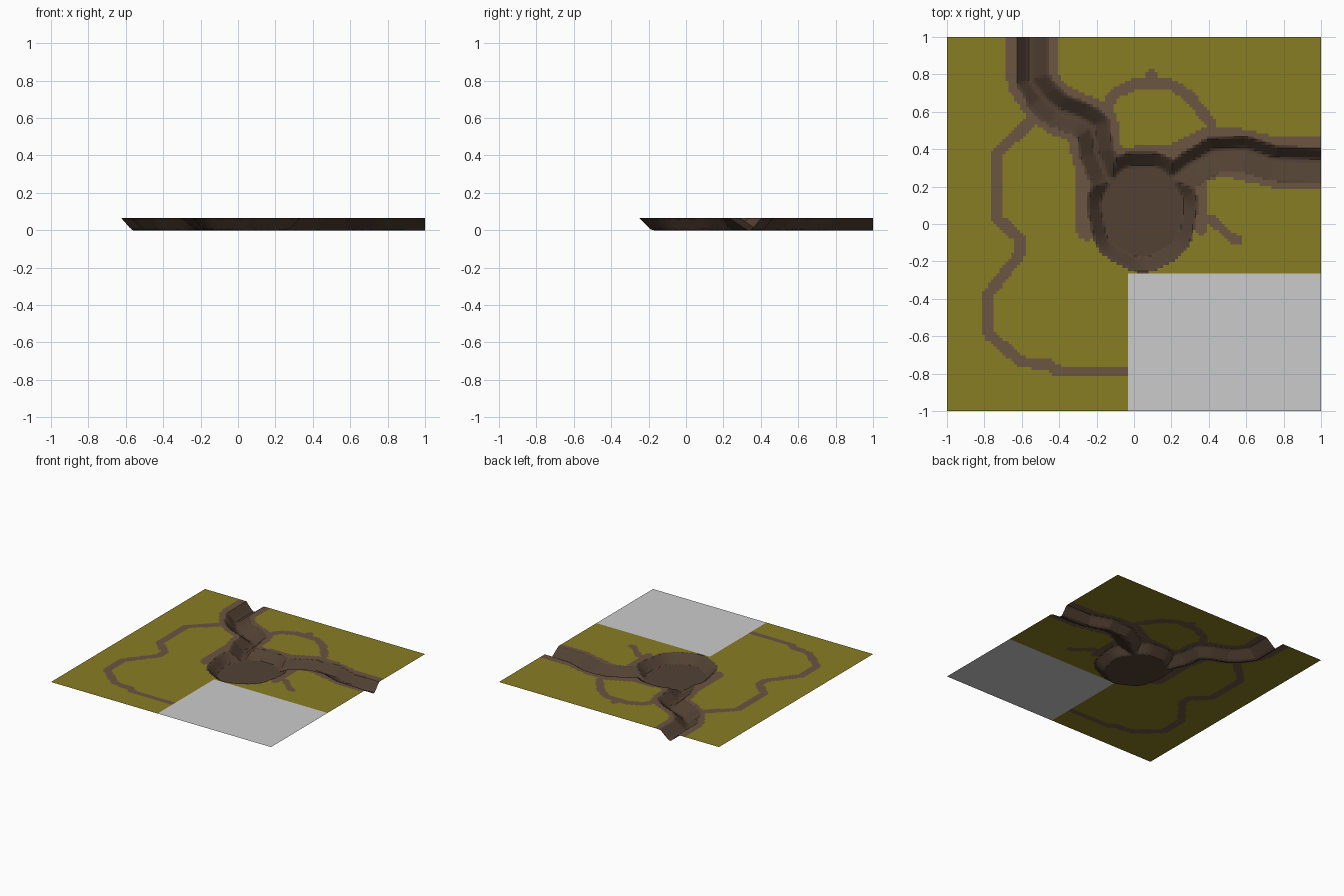
import bpy, bmesh, math
from mathutils import Vector

if "Cube" in bpy.data.objects:
    bpy.data.objects.remove(bpy.data.objects["Cube"])

N = 128            # cells per side
TOP = 0.066        # ground level; channel beds lie at z = 0
STEP = 2 / N

# channel bed lines: (points, width of left bank, width of right bank)
RIVERS = [
    ([(-.555, 1.05), (-.555, .77), (-.49, .68)], .09, .07),
    ([(-.49, .68), (-.41, .61), (-.28, .56), (-.22, .52), (-.2, .38),
      (-.15, .26), (-.05, .15)], .085, .085),
    ([(1.05, .335), (.75, .345), (.59, .40), (.42, .39), (.3, .32),
      (.14, .2)], .11, .065),
]
# dirt trails: (points, half width)
TRAILS = [
    ([(-.55, .55), (-.73, .38), (-.73, .03), (-.61, -.08), (-.61, -.16),
      (-.775, -.37), (-.775, -.59), (-.6, -.74), (-.46, -.75), (-.4, -.79),
      (-.03, -.79)], .03),
    ([(-.2, .56), (-.1, .7), (0, .745), (.2, .745), (.3, .68), (.41, .54),
      (.42, .5)], .03),
    ([(.095, .75), (.095, .8)], .03),
    ([(.39, .03), (.42, .02), (.54, -.09), (.56, -.09)], .026),
    ([(-.25, .4), (-.25, -.03)], .06),
    ([(.36, .25), (.36, -.03)], .03),
    # verges beside the channels
    ([(-.545, 1.05), (-.545, .77), (-.47, .66), (-.4, .61), (-.22, .53),
      (-.2, .38), (-.15, .3)], .135),
    ([(1.05, .325), (.75, .33), (.56, .375), (.42, .385), (.3, .33)], .135),
    ([(-.1, .3), (.05, .32), (.25, .33)], .1),
]


def nearest(p, pts):
    """Distance to a polyline, and the side (+ left, - right)."""
    best, side = 9, 1
    for a, b in zip(pts, pts[1:]):
        a, d = Vector(a), Vector(b) - Vector(a)
        t = max(0, min(1, (p - a).dot(d) / d.length_squared))
        v = p - a - d * t
        if v.length < best:
            best = v.length
            side = d.x * (p.y - a.y) - d.y * (p.x - a.x)
    return best, side


def pond_depth(p):
    dx, dy = (p.x - .045) / .285, (p.y - .07) / .315
    wobble = 1 + .02 * math.sin(7 * math.atan2(dy, dx))
    return (wobble - math.hypot(dx, dy)) * .3 / .065


def height(p):
    depth = pond_depth(p)
    for pts, left, right in RIVERS:
        d, side = nearest(p, pts)
        width = left if side > 0 else right
        depth = max(depth, 1 - max(0, d - .012) / (width - .012))
    return TOP * (1 - max(0, min(1, depth)))


def material(name, color):
    m = bpy.data.materials.new(name)
    m.diffuse_color = (*color, 1)
    m.use_nodes = True
    m.node_tree.nodes["Principled BSDF"].inputs["Base Color"].default_value = m.diffuse_color
    return m


def pos(i, j):
    return Vector((-1 + i * STEP, -1 + j * STEP))


# heightfield, then sort every cell into one of the ground parts
Z = [[height(pos(i, j)) for j in range(N + 1)] for i in range(N + 1)]
cells = {"grass": [], "dirt_trail": [], "channel_and_pond": []}
for i in range(N):
    for j in range(N):
        c = pos(i + .5, j + .5)
        if c.x > -.03125 and c.y < -.265625:
            continue            # paved corner is a separate part
        corners = [(i, j), (i + 1, j), (i + 1, j + 1), (i, j + 1)]
        if min(Z[a][b] for a, b in corners) < TOP - 1e-5:
            part = "channel_and_pond"
        elif any(nearest(c, pts)[0] < w for pts, w in TRAILS):
            part = "dirt_trail"
        else:
            part = "grass"
        cells[part].append(corners)


def build(name, quads, mat=None):
    bm = bmesh.new()
    verts = {}
    for quad in quads:
        for a, b in quad:
            if (a, b) not in verts:
                verts[a, b] = bm.verts.new((*pos(a, b), Z[a][b]))
        bm.faces.new([verts[k] for k in quad])
    mesh = bpy.data.meshes.new(name)
    bm.to_mesh(mesh)
    bm.free()
    ob = bpy.data.objects.new(name, mesh)
    bpy.context.collection.objects.link(ob)
    if mat:
        mesh.materials.append(mat)


build("grass", cells["grass"], material("grass", (.25, .205, .017)))
build("dirt_trail", cells["dirt_trail"], material("dirt", (.147, .091, .054)))
build("channel_and_pond", cells["channel_and_pond"],
      material("wet_earth", (.085, .053, .034)))
# grey paved corner
build("paved_corner", [[(62, 0), (N, 0), (N, 47), (62, 47)]])
